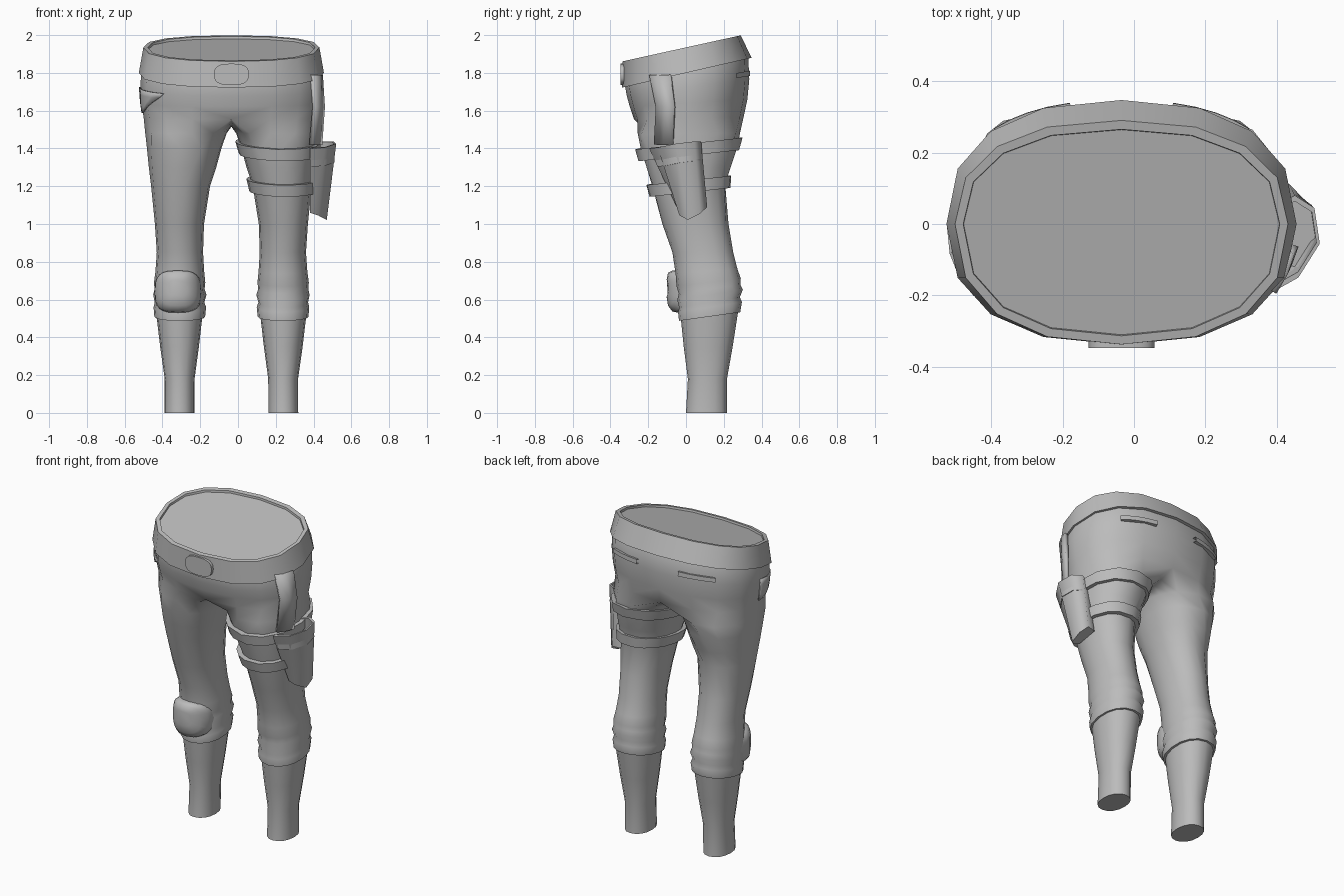
import bpy, bmesh, math
from mathutils import Vector

if "Cube" in bpy.data.objects:
    bpy.data.objects.remove(bpy.data.objects["Cube"], do_unlink=True)

MID = -0.035          # symmetry plane of the body
N = 16                # sides of a leg

grey = bpy.data.materials.new("plain_grey")
grey.use_nodes = True
grey.diffuse_color = (0.5, 0.5, 0.5, 1)
grey.node_tree.nodes["Principled BSDF"].inputs["Base Color"].default_value = (0.5, 0.5, 0.5, 1)


def finish(name, bm, mirror=False, thick=0, angle=40):
    bmesh.ops.recalc_face_normals(bm, faces=bm.faces)
    mesh = bpy.data.meshes.new(name)
    bm.to_mesh(mesh)
    bm.free()
    mesh.materials.append(grey)
    ob = bpy.data.objects.new(name, mesh)
    ob.location.x = MID
    bpy.context.collection.objects.link(ob)
    bpy.ops.object.select_all(action="DESELECT")
    ob.select_set(True)
    bpy.context.view_layer.objects.active = ob
    bpy.ops.object.shade_smooth_by_angle(angle=math.radians(angle))
    if thick:
        mod = ob.modifiers.new("thickness", "SOLIDIFY")
        mod.thickness, mod.offset = thick, 0
    if mirror:
        ob.modifiers.new("mirror", "MIRROR").use_clip = True
    return ob


def skin(bm, rings, closed=True):
    """Join rows of points with quads; returns the rows of vertices."""
    rows = [[bm.verts.new(p) for p in r] for r in rings]
    for a, b in zip(rows, rows[1:]):
        n = len(a)
        for i in range(n if closed else n - 1):
            j = (i + 1) % n
            bm.faces.new((a[i], a[j], b[j], b[i]))
    return rows


def loft(name, rings, closed=True, caps=(), **kw):
    bm = bmesh.new()
    rows = skin(bm, rings, closed)
    for c in caps:
        bm.faces.new(rows[c])
    return finish(name, bm, **kw)


def power(v, e):
    return math.copysign(abs(v) ** e, v)


def lerp_rows(table, z):
    """Interpolate a table whose rows start with their height."""
    for a, b in zip(table, table[1:]):
        if a[0] <= z <= b[0]:
            t = (z - a[0]) / (b[0] - a[0])
            return [u + (v - u) * t for u, v in zip(a, b)]
    return table[-1] if z > table[-1][0] else table[0]


# Leg sections: height, inner x, outer x, front y, back y, tilt, half span of outer side
LOWER = [(0, .196, .354, 0, .217, 0, 90), (.18, .195, .353, .01, .217, 0, 90),
         (.35, .172, .377, -.012, .247, 0, 90), (.56, .148, .402, -.032, .282, .1, 90)]
UPPER = [(.51, .139, .408, -.037, .287, .14, 90), (.56, .134, .412, -.042, .296, .16, 90),
         (.585, .143, .406, -.036, .285, .17, 90), (.625, .132, .414, -.046, .301, .16, 90),
         (.655, .142, .407, -.038, .288, .15, 90), (.69, .138, .41, -.05, .29, .12, 90),
         (.75, .144, .402, -.055, .272, .08, 90), (.85, .15, .395, -.072, .25, 0, 90),
         (1.0, .145, .405, -.125, .225, 0, 90), (1.2, .113, .425, -.18, .21, 0, 98),
         (1.3, .08, .437, -.212, .24, 0, 106), (1.4, .053, .447, -.24, .27, 0, 116),
         (1.48, .025, .456, -.258, .288, 0, 130)]
# Torso sections: height, half width, front y, back y, tilt
TORSO = [(1.56, .464, -.275, .305, .02), (1.64, .476, -.298, .325, .06),
         (1.72, .482, -.313, .335, .14), (1.8, .478, -.322, .33, .23),
         (1.922, .447, -.315, .268, .22)]


def leg_ring(row, grow=0):
    z, x0, x1, y0, y1, tilt, span = row
    cx, cy = (x0 + x1) / 2, (y0 + y1) / 2
    rx, ry = (x1 - x0) / 2 + grow, (y1 - y0) / 2 + grow
    out = []
    for i in range(N):
        a = -span + i * span / 4 if i <= 8 else span + (i - 8) * (180 - span) / 4
        a = math.radians(a)
        x, y = rx * power(math.cos(a), .92), ry * power(math.sin(a), .92)
        out.append(Vector((cx + x, cy + y, z + tilt * y)))
    return out


def torso_point(row, deg, grow=0):
    z, hw, y0, y1, tilt = row
    a = math.radians(deg)
    y = power(math.sin(a), .84) * ((y1 if math.sin(a) > 0 else -y0) + grow)
    return Vector(((hw + grow) * power(math.cos(a), .84), y, z + tilt * y))


def half_torso(row):
    ring = [torso_point(row, -90 + i * 22.5) for i in range(9)]
    ring[0].x = ring[-1].x = 0
    return ring


def torso_patch(z, deg, grow):
    return torso_point(lerp_rows(TORSO, z), deg, grow)


# Trousers: leg rings, a crotch seam, then half the torso, mirrored
bm = bmesh.new()
seam = half_torso(TORSO[0])
for i in range(1, 8):
    s = i / 8
    seam.append(Vector((0, .26 - .5 * s, 1.55 - .035 * math.sin(math.pi * s))))
rows = skin(bm, [leg_ring(r) for r in UPPER] + [seam])
bm.faces.new(rows[0])
prev = rows[-1][:9]
for r in TORSO[1:]:
    cur = [bm.verts.new(p) for p in half_torso(r)]
    for i in range(8):
        bm.faces.new((prev[i], prev[i + 1], cur[i + 1], cur[i]))
    prev = cur
bm.faces.new(prev)
finish("trousers", bm, mirror=True, angle=50)

# Lower legs
loft("lower_legs", [leg_ring(r) for r in LOWER], caps=(0, -1), mirror=True)

# Waistband
BELT = [(1.8, .465, -.315, .32, .23), (1.8, .49, -.338, .347, .23), (1.935, .466, -.337, .29, .22),
        (1.935, .443, -.313, .265, .22), (1.9, .44, -.305, .262, .22)]
loft("waistband", [[torso_point(r, i * 22.5 - 90) for i in range(N)] for r in BELT])


def oval(cx, y, cz, rx, rz, e, bend=0, n=24):
    pts = []
    for i in range(n):
        a = 2 * math.pi * i / n
        dx = rx * power(math.cos(a), e)
        pts.append((cx + dx, y + bend * dx * dx, cz + rz * power(math.sin(a), e)))
    return pts


# Buckle
loft("buckle", [oval(0, y, 1.792, .092, .057, .72) for y in (-.32, -.347)], caps=(0, -1))

# Knee pad on the right knee
loft("knee_pad", [oval(-.283, y, cz, .124 * s, .112 * s, .65, 4)
                  for y, s, cz in ((.03, .95, .642), (-.04, 1, .642), (-.072, .97, .645),
                                   (-.095, .78, .655), (-.103, .4, .66))],
     caps=(0, -1), angle=60)

# Thigh straps on the left leg
for name, low in (("upper_thigh_strap", 1.36), ("lower_thigh_strap", 1.165)):
    rings = []
    for dz, grow in ((0, -.01), (0, .024), (.064, .024), (.064, -.01)):
        ring = leg_ring(lerp_rows(UPPER, low + dz), grow)
        for p in ring:
            p.z += .11 * p.y - (.05 * (p.x - .25) if p.x < .25 else 0)
        rings.append(ring)
    loft(name, rings + rings[:1])

# Hip strap that carries the holster
STRAP = [(1.79, -.19, -.08, .425, .475), (1.62, -.155, -.06, .438, .486), (1.42, -.165, -.07, .42, .472)]
loft("hip_strap", [[(x0, y0, z), ((x0 + x1) / 2 + .007, (y0 + y1) / 2, z), (x1, y1, z)]
                   for z, y0, y1, x0, x1 in STRAP], closed=False, thick=.02)

# Holster: a tapering open cup
TOP = [(.415, -.195, 1.4), (.495, -.15, 1.405), (.555, -.055, 1.425),
       (.54, .045, 1.437), (.485, .08, 1.437), (.43, .05, 1.435)]
END = [(.415, -.035, 1.06), (.46, -.035, 1.045), (.505, .01, 1.022),
       (.505, .075, 1.055), (.47, .112, 1.09), (.415, .1, 1.085)]
mid = sum((Vector(p) for p in TOP), Vector()) / len(TOP)
rim = [Vector(p).lerp(mid, .14) for p in TOP]
floor = [p - Vector((0, -.02, .1)) for p in rim]
loft("holster", [END, TOP, rim, floor], caps=(0, -1), angle=62)

# Front pocket on the right hip: a tapering patch
rows = []
for k in range(5):
    t = k / 4
    end = 226 - 36 * t ** 1.4
    rows.append([torso_patch(1.725 - .135 * t, 180 + (end - 180) * j / 4, .004)
                 for j in range(5)])
loft("front_pocket", rows, closed=False, thick=.007)

# Back pocket welts
loft("back_pocket_welts", [[torso_patch(z, 47 + j * 7.4, g) for j in range(5)]
                           for z, g in ((1.732, -.01), (1.732, .013), (1.752, .013), (1.752, -.01))],
     closed=False, mirror=True)
